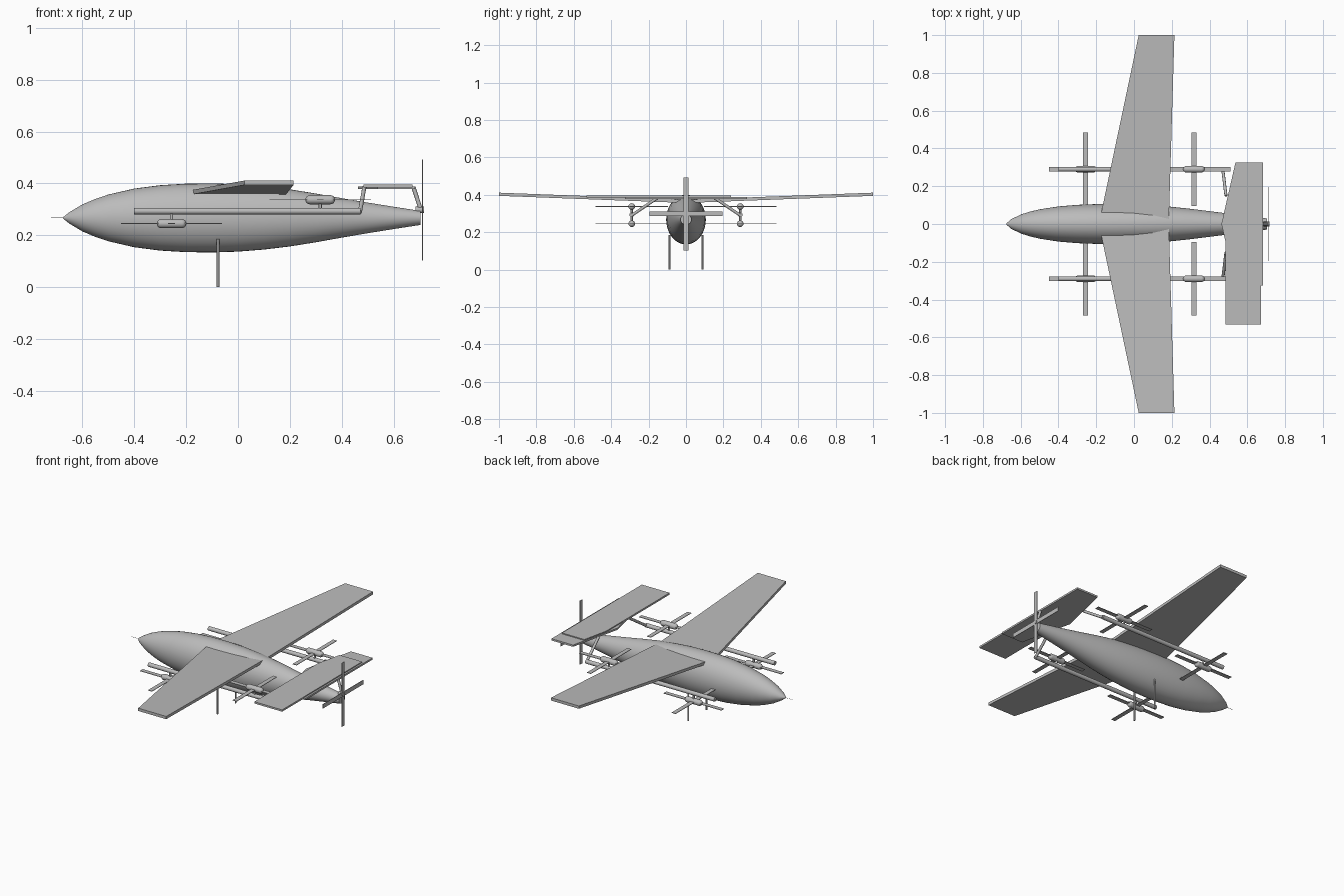
import bpy, bmesh, math
from mathutils import Vector

old = bpy.data.objects.get("Cube")
if old:
    bpy.data.objects.remove(old, do_unlink=True)

grey = bpy.data.materials.new("plain grey")
grey.use_nodes = True
colour = (0.5, 0.5, 0.5, 1)
grey.diffuse_color = colour
grey.node_tree.nodes["Principled BSDF"].inputs["Base Color"].default_value = colour


def finish(name, bm, smooth=False):
    bmesh.ops.recalc_face_normals(bm, faces=bm.faces)
    mesh = bpy.data.meshes.new(name)
    bm.to_mesh(mesh)
    bm.free()
    mesh.materials.append(grey)
    ob = bpy.data.objects.new(name, mesh)
    bpy.context.collection.objects.link(ob)
    if smooth:
        bpy.ops.object.select_all(action='DESELECT')
        ob.select_set(True)
        bpy.context.view_layer.objects.active = ob
        bpy.ops.object.shade_smooth_by_angle(angle=math.radians(40))
    return ob


def loft(name, sections, sides, centre):
    """Rings along x from (x, y radius, z radius)."""
    bm = bmesh.new()
    rings = []
    for x, ry, rz in sections:
        ring = []
        for i in range(sides):
            a = math.tau * i / sides
            ring.append(bm.verts.new((centre[0] + x, centre[1] + ry * math.cos(a),
                                      centre[2] + rz * math.sin(a))))
        rings.append(ring)
    for r, s in zip(rings, rings[1:]):
        for i in range(sides):
            j = (i + 1) % sides
            bm.faces.new((r[i], r[j], s[j], s[i]))
    bm.faces.new(rings[0])
    bm.faces.new(rings[-1])
    return finish(name, bm, True)


def slab(name, outline, thickness):
    """Plate from an outline of top points, extruded downward."""
    bm = bmesh.new()
    top = [bm.verts.new(p) for p in outline]
    low = [bm.verts.new((x, y, z - thickness)) for x, y, z in outline]
    bm.faces.new(top)
    bm.faces.new(low[::-1])
    for i in range(len(top)):
        j = (i + 1) % len(top)
        bm.faces.new((top[i], low[i], low[j], top[j]))
    return finish(name, bm)


def rod(name, a, b, radius, sides=12):
    a, b = Vector(a), Vector(b)
    bm = bmesh.new()
    bmesh.ops.create_cone(bm, cap_ends=True, segments=sides, radius1=radius,
                          radius2=radius, depth=(b - a).length)
    bm.transform((b - a).to_track_quat('Z', 'Y').to_matrix().to_4x4())
    bmesh.ops.translate(bm, verts=bm.verts, vec=(a + b) / 2)
    return finish(name, bm, True)


def box(name, centre, size):
    bm = bmesh.new()
    bmesh.ops.create_cube(bm, size=1)
    bmesh.ops.scale(bm, verts=bm.verts, vec=size)
    bmesh.ops.translate(bm, verts=bm.verts, vec=centre)
    return finish(name, bm)


# Body: streamlined hull, slightly taller than wide
AXIS = 0.267
profile = [(-0.675, 0.002), (-0.65, 0.022), (-0.6, 0.052), (-0.55, 0.073), (-0.5, 0.09),
           (-0.4, 0.113), (-0.3, 0.126), (-0.2, 0.132), (-0.1, 0.133), (0, 0.13),
           (0.1, 0.122), (0.2, 0.11), (0.3, 0.094), (0.4, 0.076), (0.5, 0.059),
           (0.6, 0.043), (0.704, 0.027)]
loft("fuselage", [(x, 0.106 * (r / 0.133) ** 0.8, r) for x, r in profile], 40, (0, 0, AXIS))
rod("nose_probe", (-0.72, 0, AXIS), (-0.67, 0, AXIS), 0.001, 6)

# Paired parts on both sides of the body
SPAN, BLADE, THIN = 0.39, 0.026, 0.003
for side, s in (("far", 1), ("near", -1)):
    slab(side + "_wing", [(-0.186, 0, 0.373), (0.184, 0, 0.373),
                          (0.214, s, 0.411), (0.025, s, 0.411)], 0.017)
    y = 0.29 * s
    rod(side + "_boom", (-0.4, y, 0.293), (0.472, y, 0.293), 0.0125, 16)
    rod(side + "_tail_strut", (0.47, y, 0.29), (0.487, 0.15 * s, 0.385), 0.008)
    rod(side + "_leg", (-0.077, 0.088 * s, 0), (-0.077, 0.088 * s, 0.185), 0.005)

    # Lift rotors: front pair under the boom, rear pair above
    for end, x, z in (("front", -0.256, 0.245), ("rear", 0.317, 0.337)):
        name = side + "_" + end
        half, r = 0.057, 0.0175
        pod = []
        for k in range(13):
            a = math.pi * k / 12
            shift = (half - r) * (-1 if k < 6 else 1)
            w = max(r * math.sin(a), 0.0005)
            pod.append((shift - r * math.cos(a), w, w))
            if k == 6:
                pod.insert(-1, (-shift, w, w))
        loft(name + "_motor_pod", pod, 16, (x, y, z))
        rod(name + "_pylon", (x, y, z), (x, y, 0.293), 0.006)
        box(name + "_rotor_long", (x, y, z), (SPAN, BLADE, THIN))
        box(name + "_rotor_cross", (x, y, z), (BLADE, SPAN, THIN))

# Tail: tapered plate with an offset straight plate on top
slab("tailplane", [(0.463, 0, 0.389), (0.537, 0.325, 0.389), (0.683, 0.325, 0.389),
                   (0.683, -0.325, 0.389), (0.537, -0.325, 0.389)], 0.011)
slab("tail_plate", [(0.484, -0.533, 0.395), (0.672, -0.533, 0.395), (0.672, 0.24, 0.395),
                    (0.52, 0.24, 0.395), (0.484, 0.08, 0.395)], 0.011)
rod("rear_tail_strut", (0.706, 0, 0.295), (0.676, 0, 0.386), 0.008)

# Pusher propeller
PROP = (0.711, 0, 0.298)
rod("propeller_hub", (0.685, 0, 0.298), (0.717, 0, 0.298), 0.012, 16)
box("propeller_upright", PROP, (THIN, BLADE, SPAN))
box("propeller_level", PROP, (THIN, SPAN, BLADE))
